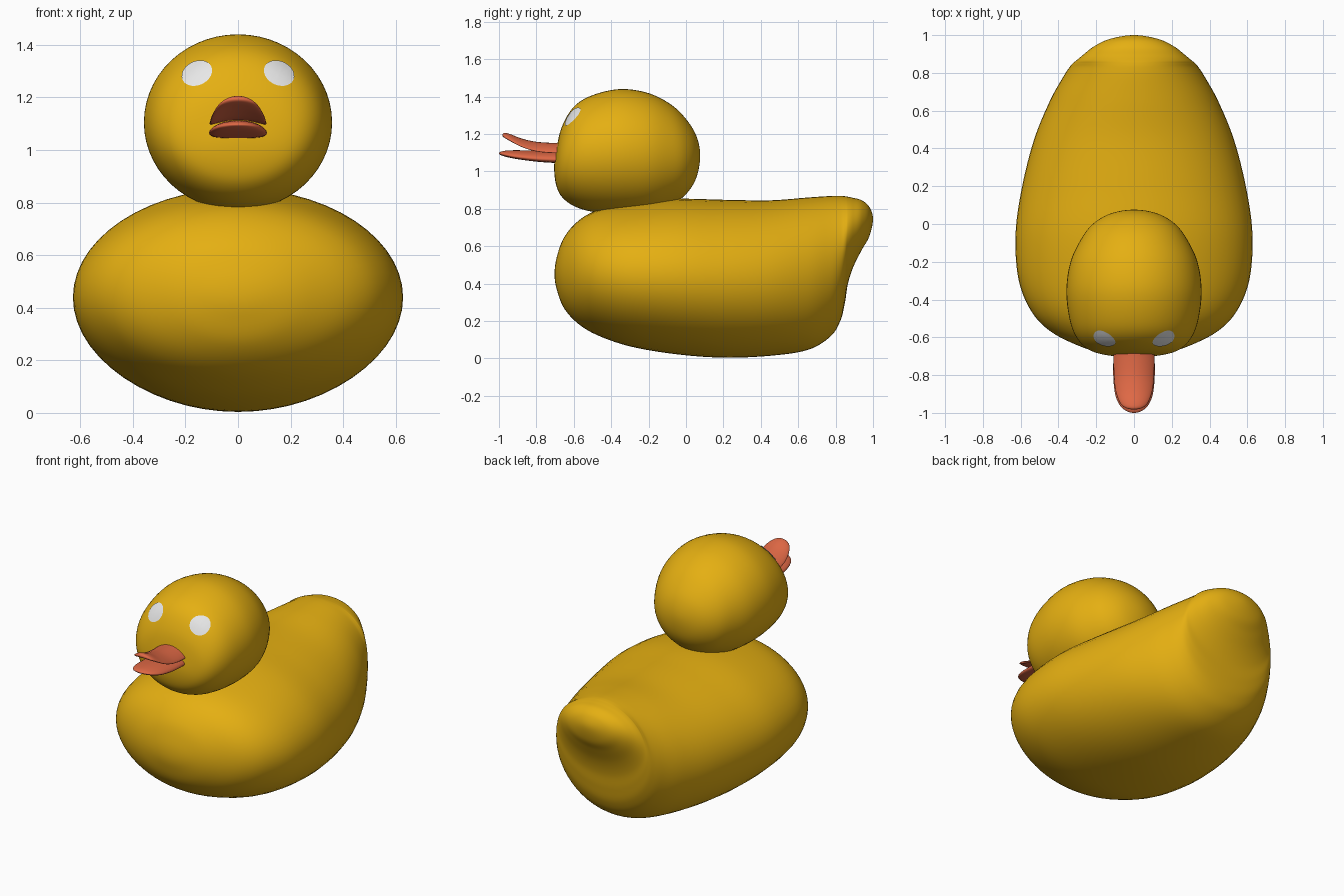
import bpy, bmesh, math
from mathutils import Vector
from mathutils.bvhtree import BVHTree

if "Cube" in bpy.data.objects:
    bpy.data.objects.remove(bpy.data.objects["Cube"])


def material(name, rgb):
    m = bpy.data.materials.new(name)
    m.diffuse_color = (*rgb, 1)
    m.use_nodes = True
    m.node_tree.nodes["Principled BSDF"].inputs["Base Color"].default_value = m.diffuse_color
    return m


YELLOW = material("yellow", (0.78, 0.43, 0.006))
ORANGE = material("orange", (0.74, 0.14, 0.06))
WHITE = material("white", (0.8, 0.8, 0.8))


def finish(name, bm, mat):
    for f in bm.faces:
        f.smooth = True
    me = bpy.data.meshes.new(name)
    bm.to_mesh(me)
    bm.free()
    me.materials.append(mat)
    ob = bpy.data.objects.new(name, me)
    bpy.context.collection.objects.link(ob)
    return ob


def spline(a, b, c, d, t):
    """Catmull-Rom blend of four rows."""
    return [0.5 * (2 * q + (r - p) * t + (2 * p - 5 * q + 4 * r - s) * t * t
                   + (3 * q - p - 3 * r + s) * t ** 3) for p, q, r, s in zip(a, b, c, d)]


def loft(name, rows, mat, arch=0.0, sides=56, steps=6):
    """Oval sections along y; row = y, bottom z, top z, half width. Ends are rounded poles."""
    flip = lambda r: (r[0], r[2], r[1], -r[3])
    ext = [flip(rows[1])] + rows + [flip(rows[-2])]
    fine = [spline(*ext[i:i + 4], k / steps) for i in range(len(rows) - 1) for k in range(steps)]
    fine.append(list(rows[-1]))
    bm = bmesh.new()
    rings = []
    for y, lo, hi, w in fine:
        ring = []
        for k in range(sides):
            a = 2 * math.pi * k / sides
            x = w * math.sin(a)
            z = (lo + hi) / 2 + (hi - lo) / 2 * math.cos(a) - arch * (x / 0.11) ** 2
            ring.append(bm.verts.new((x, y, z)))
        rings.append(ring)
    for r, s in zip(rings, rings[1:]):
        for k in range(sides):
            j = (k + 1) % sides
            bm.faces.new((r[k], r[j], s[j], s[k]))
    bmesh.ops.remove_doubles(bm, verts=bm.verts, dist=1e-5)
    bmesh.ops.recalc_face_normals(bm, faces=bm.faces)
    return finish(name, bm, mat)


# body with upturned tail
loft("body", [
    (-0.703, 0.45, 0.45, 0), (-0.69, 0.365, 0.545, 0.14), (-0.65, 0.265, 0.65, 0.28),
    (-0.57, 0.18, 0.74, 0.44), (-0.46, 0.118, 0.797, 0.545), (-0.29, 0.062, 0.83, 0.612),
    (-0.05, 0.022, 0.853, 0.627), (0.2, 0.004, 0.848, 0.592), (0.45, 0.014, 0.845, 0.528),
    (0.65, 0.045, 0.86, 0.446), (0.77, 0.115, 0.868, 0.38), (0.825, 0.2, 0.869, 0.345),
    (0.85, 0.3, 0.867, 0.325), (0.866, 0.4, 0.864, 0.305), (0.895, 0.49, 0.858, 0.27),
    (0.94, 0.58, 0.845, 0.212), (0.98, 0.652, 0.81, 0.127), (1.0, 0.745, 0.745, 0)], YELLOW)

# head
head = loft("head", [
    (-0.705, 1.02, 1.02, 0), (-0.695, 0.93, 1.105, 0.14), (-0.665, 0.865, 1.235, 0.24),
    (-0.6, 0.815, 1.345, 0.305), (-0.5, 0.784, 1.407, 0.342), (-0.35, 0.77, 1.44, 0.358),
    (-0.2, 0.778, 1.418, 0.336), (-0.08, 0.82, 1.357, 0.28), (0.0, 0.878, 1.28, 0.218),
    (0.055, 0.965, 1.19, 0.125), (0.076, 1.085, 1.085, 0)], YELLOW)

# open beak
loft("upper_beak", [
    (-0.62, 1.135, 1.135, 0), (-0.64, 1.115, 1.155, 0.1), (-0.7, 1.115, 1.152, 0.108),
    (-0.8, 1.124, 1.158, 0.106), (-0.88, 1.145, 1.176, 0.098), (-0.945, 1.168, 1.201, 0.075),
    (-0.973, 1.181, 1.205, 0.045), (-0.982, 1.193, 1.193, 0)], ORANGE, arch=0.035, sides=32)
loft("lower_beak", [
    (-0.62, 1.075, 1.075, 0), (-0.64, 1.045, 1.105, 0.1), (-0.7, 1.045, 1.107, 0.108),
    (-0.8, 1.052, 1.11, 0.11), (-0.9, 1.065, 1.113, 0.1), (-0.96, 1.077, 1.111, 0.075),
    (-0.99, 1.087, 1.105, 0.04), (-1.0, 1.096, 1.096, 0)], ORANGE, arch=0.014, sides=32)

# eyes: thin oval patches laid on the head
bm = bmesh.new()
bm.from_mesh(head.data)
tree = BVHTree.FromBMesh(bm)
bm.free()
for side, name in ((-1, "left_eye"), (1, "right_eye")):
    bm = bmesh.new()

    def point(r, a):
        u, v = 0.06 * r * math.cos(a), 0.045 * r * math.sin(a)
        tilt = -0.45
        x = 0.155 + u * math.cos(tilt) - v * math.sin(tilt)
        z = 1.29 + u * math.sin(tilt) + v * math.cos(tilt)
        hit, normal, _, _ = tree.ray_cast(Vector((side * x, -2, z)), Vector((0, 1, 0)))
        return bm.verts.new(hit + normal * 0.004)

    n = 24
    centre = point(0, 0)
    rings = [[point(r / 4, 2 * math.pi * k / n) for k in range(n)] for r in range(1, 5)]
    for k in range(n):
        j = (k + 1) % n
        bm.faces.new((centre, rings[0][k], rings[0][j]))
        for r, s in zip(rings, rings[1:]):
            bm.faces.new((r[k], s[k], s[j], r[j]))
    bm.normal_update()
    if centre.normal.y > 0:
        bmesh.ops.reverse_faces(bm, faces=bm.faces)
    finish(name, bm, WHITE)
